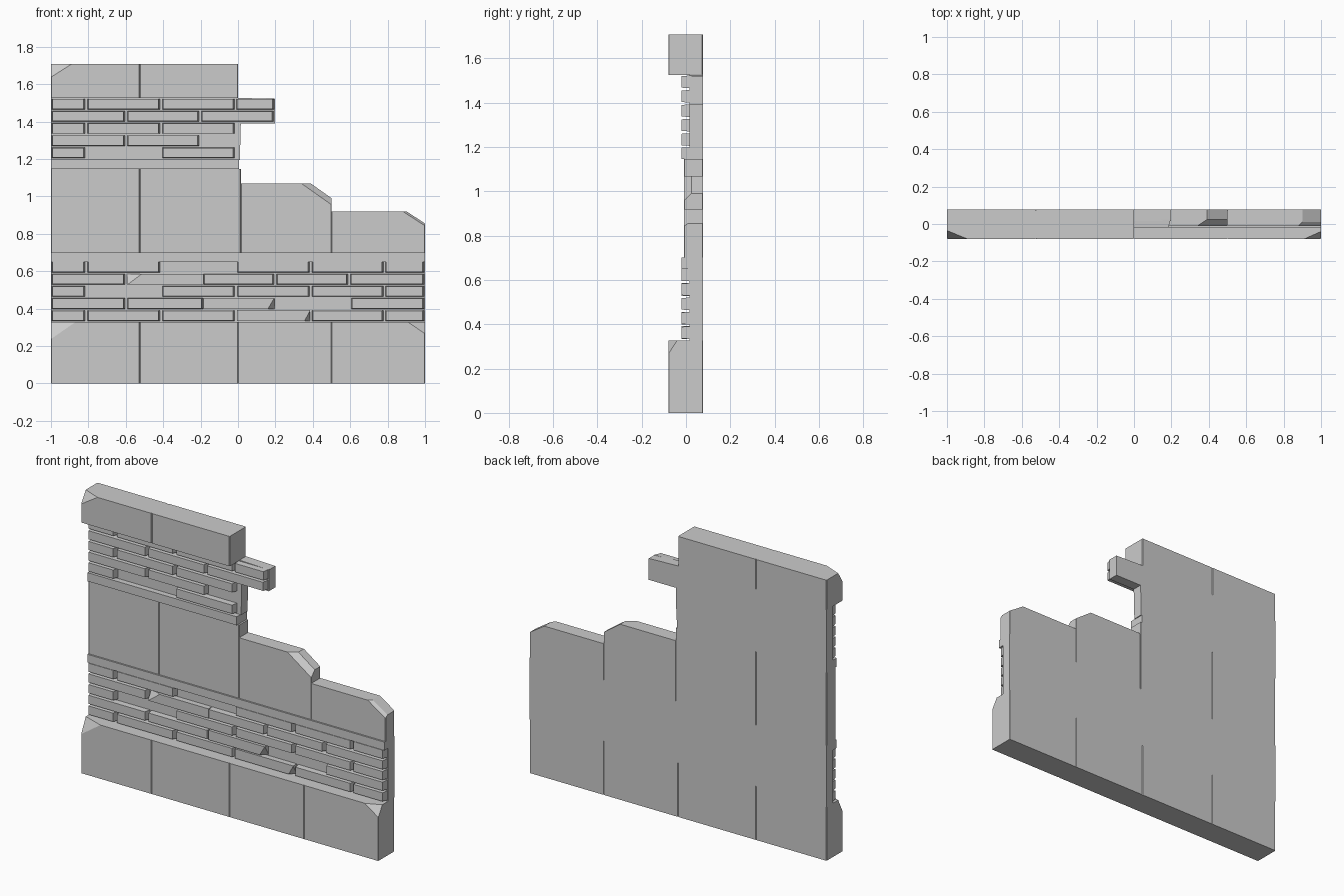
import bpy, bmesh
from mathutils import Vector

if "Cube" in bpy.data.objects:
    bpy.data.objects.remove(bpy.data.objects["Cube"])

BACK = 0.077
FACE = -0.02      # brick and ledge front
MORTAR = 0.015    # recessed mortar front


def finish(name, bm):
    bmesh.ops.recalc_face_normals(bm, faces=bm.faces)
    me = bpy.data.meshes.new(name)
    bm.to_mesh(me)
    bm.free()
    ob = bpy.data.objects.new(name, me)
    bpy.context.collection.objects.link(ob)
    return ob


def prism(name, profile, y0, y1, seam=0.0, chips=()):
    """Extrude an xz profile along y; bevel upright edges; slice off corners.
    Each chip is (corner, size), the size pointing from the corner inwards."""
    bm = bmesh.new()
    face = bm.faces.new([bm.verts.new((x, y0, z)) for x, z in profile])
    ext = bmesh.ops.extrude_face_region(bm, geom=[face])
    bmesh.ops.translate(bm, vec=(0, y1 - y0, 0),
                        verts=[v for v in ext['geom'] if isinstance(v, bmesh.types.BMVert)])
    if seam:
        edges = [e for e in bm.edges
                 if abs((e.verts[0].co - e.verts[1].co).normalized().z) > 0.99]
        bmesh.ops.bevel(bm, geom=edges, offset=seam, segments=1, affect='EDGES')
    for corner, size in chips:
        c = Vector(corner)
        n = Vector([-1 / s for s in size])
        cut = bmesh.ops.bisect_plane(bm, geom=bm.verts[:] + bm.edges[:] + bm.faces[:],
                                     plane_co=c + Vector((size[0], 0, 0)),
                                     plane_no=n, clear_outer=True)
        bmesh.ops.holes_fill(bm, edges=[e for e in cut['geom_cut']
                                        if isinstance(e, bmesh.types.BMEdge)], sides=0)
    return finish(name, bm)


def box(name, x0, x1, y0, y1, z0, z1, **kw):
    return prism(name, [(x0, z0), (x1, z0), (x1, z1), (x0, z1)], y0, y1, **kw)


def brick(name, x0, x1, z0, z1, chips=()):
    """Brick with a slightly tapered front."""
    ob = box(name, x0, x1, FACE, MORTAR + 0.01, z0, z1, chips=chips)
    for v in ob.data.vertices:
        if v.co.y < FACE + 1e-4 and not chips:
            v.co.x += 0.005 if v.co.x < (x0 + x1) / 2 else -0.011
            v.co.z += 0.003 if v.co.z < (z0 + z1) / 2 else -0.003


# Plinth of four large stones
xs = [-1, -0.525, 0, 0.5, 1]
plinth_chips = {0: [((-1, -0.08, 0.327), (0.13, 0.045, -0.09))],
                3: [((1, -0.08, 0.327), (-0.09, 0.04, -0.062))]}
for i in range(4):
    box(f"plinth_stone_{i}", xs[i], xs[i + 1], -0.08, BACK, 0, 0.327,
        seam=0.003, chips=plinth_chips.get(i, ()))

# Coping of two large stones
box("coping_stone_0", -1, -0.525, -0.08, BACK, 1.525, 1.707, seam=0.004,
    chips=[((-1, -0.08, 1.707), (0.11, 0.045, -0.07))])
box("coping_stone_1", -0.525, 0, -0.08, BACK, 1.525, 1.707, seam=0.004)

# Mortar backing behind both brick bands, with the broken stub
box("lower_mortar", -1, 1, MORTAR, BACK, 0.327, 0.65)
prism("upper_mortar", [(-1, 1.195), (0.01, 1.195), (0.015, 1.39), (0.197, 1.39),
                       (0.197, 1.52), (0, 1.527), (-1, 1.527)], MORTAR, BACK)

# Projecting ledges
box("lower_ledge", -1, 1, FACE, BACK, 0.65, 0.70)
box("upper_ledge", -1, 0.005, FACE, BACK, 1.145, 1.197)

# Smooth middle panels, broken down in steps to the right
box("panel_0", -1, -0.525, -0.01, BACK, 0.70, 1.145, seam=0.003)
box("panel_1", -0.525, 0.015, -0.01, BACK, 0.70, 1.145, seam=0.003)
prism("panel_2", [(0.015, 0.70), (0.5, 0.70), (0.5, 0.99), (0.39, 1.068), (0.015, 1.068)],
      -0.01, BACK, seam=0.003,
      chips=[((0.5, -0.01, 1.068), (-0.16, 0.11, -0.113))])
prism("panel_3", [(0.5, 0.70), (1, 0.70), (1, 0.855), (0.90, 0.92), (0.5, 0.92)],
      -0.01, BACK, seam=0.003,
      chips=[((1, -0.01, 0.92), (-0.12, 0.12, -0.078))])

# Brick courses: top edge of the band, then brick spans from top to bottom
end, half = (-0.997, -0.815), (-0.997, -0.602)
upper = [[end, (-0.805, -0.415), (-0.405, -0.015), (-0.01, 0.195)],
         [half, (-0.593, -0.205), (-0.197, 0.193)],
         [end, (-0.805, -0.415), (-0.405, -0.015)],
         [half, (-0.593, -0.205)],
         [end, (-0.405, -0.015)]]
right = [(-0.005, 0.385), (0.395, 0.78), (0.787, 0.997)]
lower = [[end, (-0.805, -0.415)] + right,
         [half, (-0.593, -0.185), (-0.185, 0.195), (0.205, 0.59), (0.6, 0.997)],
         [end, (-0.405, -0.015)] + right,
         [half, (-0.593, -0.185), (-0.185, 0.195), (0.605, 0.997)],
         [end, (-0.805, -0.415), (-0.405, -0.015)] + right]
# Broken bricks: (course, index) -> chip at one front corner
broken = {(1, 1): (0, 1, (0.08, 0.035, -0.06)),
          (3, 2): (1, 0, (-0.035, 0.035, 0.06)),
          (4, 3): (1, 0, (-0.03, 0.035, 0.055))}

for band, courses, top in (("upper", upper, 1.522), ("lower", lower, 0.651)):
    for r, row in enumerate(courses):
        z1 = top - r * 0.065
        z0 = z1 - 0.058
        for i, (a, b) in enumerate(row):
            chips = []
            if band == "lower" and (r, i) in broken:
                sx, sz, size = broken[r, i]
                chips = [(((a, b)[sx], FACE, (z0, z1)[sz]), size)]
            brick(f"{band}_brick_{r}_{i}", a, b, z0, z1, chips)
